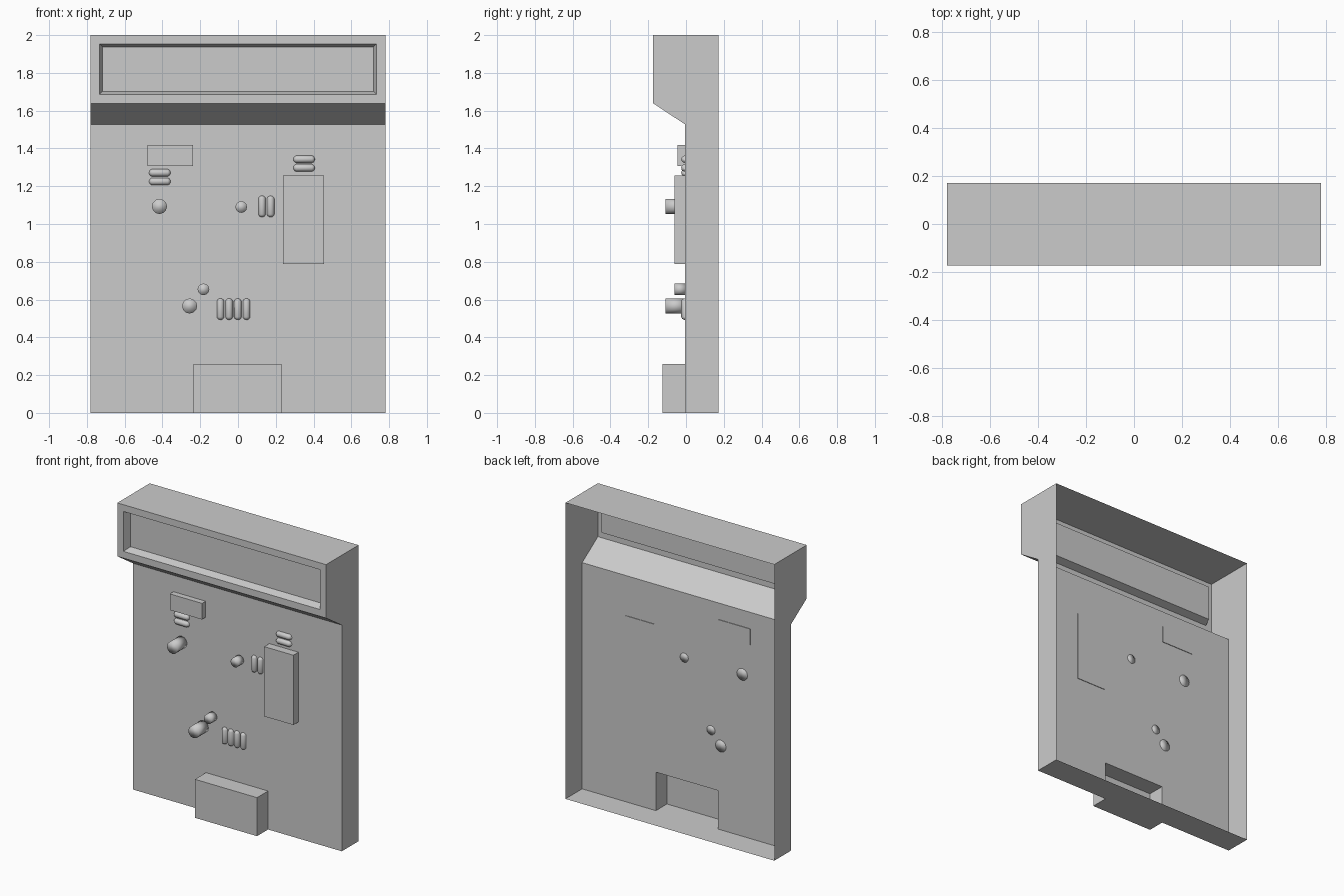
import bpy, bmesh
from mathutils import Matrix, Vector

if "Cube" in bpy.data.objects:
    bpy.data.objects.remove(bpy.data.objects["Cube"], do_unlink=True)

GREY = (0.6, 0.6, 0.6, 1)
grey = bpy.data.materials.new("plain_grey")
grey.use_nodes = True
grey.diffuse_color = GREY
grey.node_tree.nodes["Principled BSDF"].inputs["Base Color"].default_value = GREY

W, PANEL, FRONT, BACK = 0.78, -0.006, -0.174, 0.172


def finish(name, bm, smooth=False):
    mesh = bpy.data.meshes.new(name)
    bm.to_mesh(mesh)
    bm.free()
    mesh.materials.append(grey)
    for p in mesh.polygons:
        p.use_smooth = smooth
    obj = bpy.data.objects.new(name, mesh)
    bpy.context.collection.objects.link(obj)
    return obj


def cabinet():
    """Thin shell, open at the back, swept across x from a side profile."""
    bm = bmesh.new()
    xs = (-W, -0.235, 0.229, W)
    profile = [(BACK, 0), (PANEL, 0), (PANEL, 0.26), (PANEL, 1.528),
               (FRONT, 1.639), (FRONT, 2), (BACK, 2)]
    rows = [[bm.verts.new((x, y, z)) for y, z in profile] for x in xs]
    faces = {}
    for i in range(len(xs) - 1):
        for j in range(len(profile) - 1):
            a, b = rows[i], rows[i + 1]
            faces[i, j] = bm.faces.new((a[j], b[j], b[j + 1], a[j + 1]))
    # side walls
    bm.faces.new(rows[0])
    bm.faces.new(rows[-1][::-1])
    bm.normal_update()
    # recessed sign: a frame, then a sloping lip down to the inner panel
    sign = [faces[i, 4] for i in range(3)]
    bmesh.ops.inset_region(bm, faces=sign, thickness=0.046, use_even_offset=True)
    bmesh.ops.inset_region(bm, faces=sign, thickness=0.017, use_even_offset=True)
    verts = list({v for f in sign for v in f.verts})
    bmesh.ops.translate(bm, verts=verts, vec=(0, 0.05, 0))
    # hollow box at the foot, pushed out of the panel
    out = bmesh.ops.extrude_discrete_faces(bm, faces=[faces[1, 1]])
    bmesh.ops.translate(bm, verts=out["faces"][0].verts[:], vec=(0, -0.118, 0))
    bmesh.ops.recalc_face_normals(bm, faces=bm.faces[:])
    finish("cabinet_shell", bm)


def box(name, x0, x1, z0, z1, front):
    bm = bmesh.new()
    back = PANEL + 0.004
    size = Vector((x1 - x0, back - front, z1 - z0))
    mid = Vector(((x0 + x1) / 2, (back + front) / 2, (z0 + z1) / 2))
    bmesh.ops.create_cube(bm, size=1, matrix=Matrix.Translation(mid) @ Matrix.Diagonal(size).to_4x4())
    finish(name, bm)


def peg(name, x, z, radius, front):
    bm = bmesh.new()
    back = PANEL + 0.002
    place = Matrix.Translation((x, (front + back) / 2, z)) @ Matrix.Rotation(1.5708, 4, "X")
    bmesh.ops.create_cone(bm, cap_ends=True, segments=12, radius1=radius,
                          radius2=radius, depth=back - front, matrix=place)
    finish(name, bm, smooth=True)


def pill(name, x, z, upright):
    """Half capsule lying on the panel."""
    bm = bmesh.new()
    r, half = 0.02, 0.057
    bmesh.ops.create_uvsphere(bm, u_segments=12, v_segments=7, radius=r)
    for v in bm.verts:
        v.co.z += (half - r) * (1 if v.co.z > 0 else -1)
    bmesh.ops.bisect_plane(bm, geom=bm.verts[:] + bm.edges[:] + bm.faces[:],
                           plane_co=(0, 0, 0), plane_no=(0, 1, 0), clear_outer=True)
    turn = Matrix.Identity(4) if upright else Matrix.Rotation(1.5708, 4, "Y")
    bm.transform(Matrix.Translation((x, PANEL, z)) @ turn)
    finish(name, bm, smooth=True)


cabinet()

# raised blocks on the panel
box("small_block", -0.478, -0.237, 1.308, 1.417, -0.045)
box("tall_block", 0.238, 0.456, 0.787, 1.258, -0.06)

# round pegs, long and short
for n, (x, z) in enumerate([(-0.416, 1.093), (-0.256, 0.566)]):
    peg(f"long_peg_{n + 1}", x, z, 0.04, -0.108)
for n, (x, z) in enumerate([(0.017, 1.09), (-0.183, 0.654)]):
    peg(f"short_peg_{n + 1}", x, z, 0.031, -0.06)

# rows of pill-shaped buttons
STEP = 0.046
for k in range(2):
    pill(f"right_flat_button_{k + 1}", -0.414, 1.225 + k * STEP, False)
    pill(f"left_flat_button_{k + 1}", 0.35, 1.297 + k * STEP, False)
    pill(f"middle_upright_button_{k + 1}", 0.127 + k * STEP, 1.093, True)
for k in range(4):
    pill(f"lower_upright_button_{k + 1}", -0.093 + k * STEP, 0.549, True)
